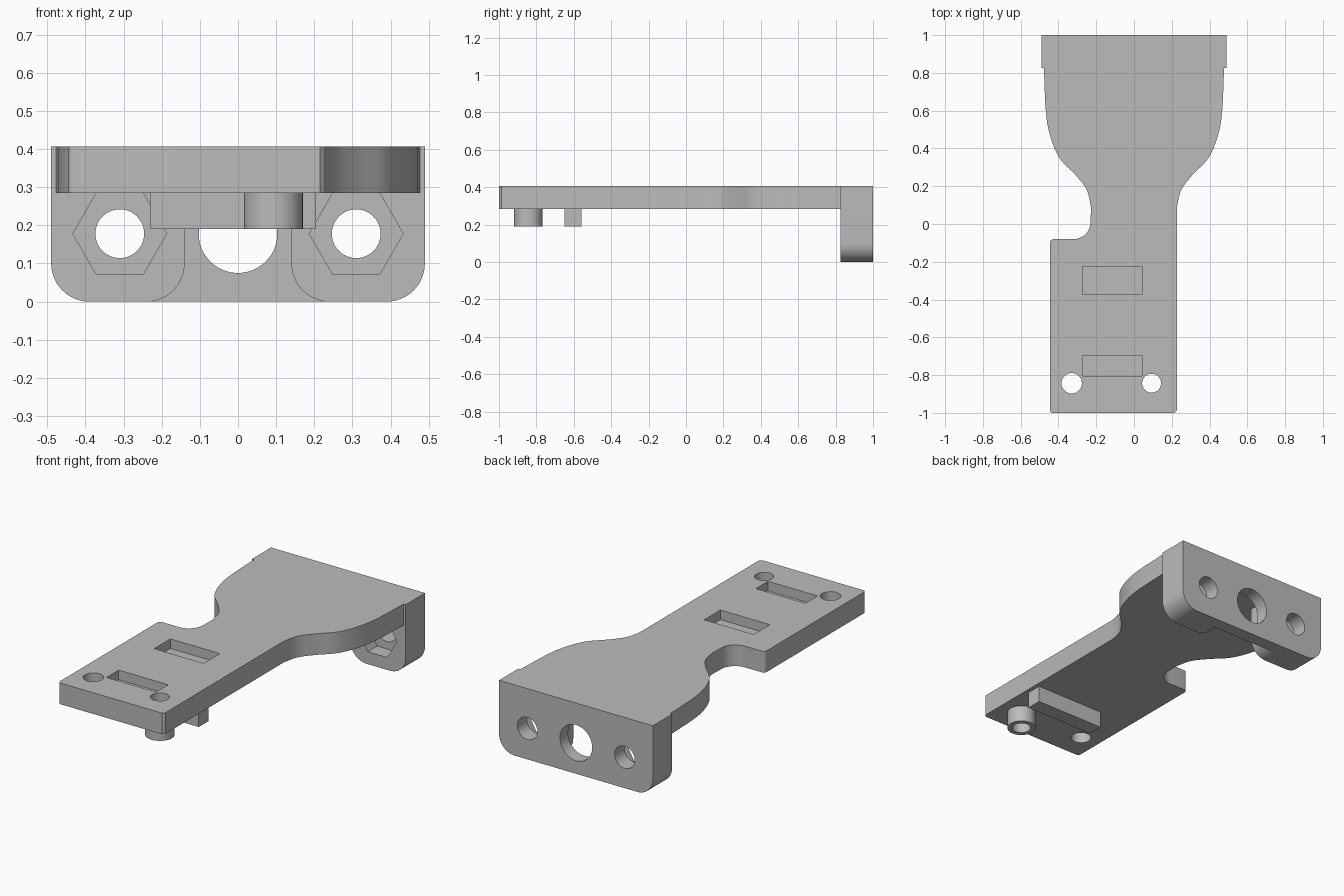
import bpy, bmesh
from math import cos, sin, radians
from mathutils import Vector

cube = bpy.data.objects.get("Cube")
if cube:
    bpy.data.objects.remove(cube, do_unlink=True)

grey = bpy.data.materials.new("plain grey")
grey.use_nodes = True
grey.diffuse_color = (0.5, 0.5, 0.5, 1)
grey.node_tree.nodes["Principled BSDF"].inputs["Base Color"].default_value = (0.5, 0.5, 0.5, 1)

PLATE_LOW, TOP = 0.285, 0.407
FLANGE_FRONT, BACK = 0.825, 1.0
HOLE_Z = 0.178


def arc(cx, cy, r, start, end, steps=12):
    """Points along a circular arc, angles in degrees."""
    angles = [radians(start + (end - start) * i / steps) for i in range(steps + 1)]
    return [(cx + r * cos(a), cy + r * sin(a)) for a in angles]


def circle(cx, cy, r, sides=48):
    return arc(cx, cy, r, 0, 360, sides)[:-1]


def rect(x0, x1, y0, y1):
    return [(x0, y0), (x1, y0), (x1, y1), (x0, y1)]


def spline(points, steps=6):
    """Smooth curve through the given points."""
    p = [Vector(q) for q in [points[0]] + points + [points[-1]]]
    out = []
    for a, b, c, d in zip(p, p[1:], p[2:], p[3:]):
        for i in range(steps):
            t = i / steps
            v = b + (c - a) * t / 2 + (a - 2.5 * b + 2 * c - d / 2) * t**2
            out.append(tuple(v + (1.5 * (b - c) + (d - a) / 2) * t**3))
    return out + [points[-1]]


def prism(name, outline, low, high, axis="Z"):
    """Extrude an outline along z, or an (x, z) outline along y."""
    def place(p, h):
        return (p[0], p[1], h) if axis == "Z" else (p[0], h, p[1])
    bm = bmesh.new()
    base = bm.faces.new([bm.verts.new(place(p, low)) for p in outline])
    new = bmesh.ops.extrude_face_region(bm, geom=[base])["geom"]
    shift = Vector(place((0, 0), high - low))
    bmesh.ops.translate(bm, vec=shift, verts=[g for g in new if isinstance(g, bmesh.types.BMVert)])
    bmesh.ops.recalc_face_normals(bm, faces=bm.faces)
    mesh = bpy.data.meshes.new(name)
    bm.to_mesh(mesh)
    bm.free()
    mesh.materials.append(grey)
    obj = bpy.data.objects.new(name, mesh)
    bpy.context.collection.objects.link(obj)
    return obj


def combine(target, tool, operation="DIFFERENCE"):
    mod = target.modifiers.new("combine", "BOOLEAN")
    mod.operation, mod.solver, mod.object = operation, "EXACT", tool
    bpy.context.view_layer.objects.active = target
    bpy.ops.object.modifier_apply(modifier=mod.name)
    bpy.data.objects.remove(tool, do_unlink=True)


# Flange with rounded lower corners
outline = [(0.49, TOP), (-0.49, TOP)]
outline += arc(-0.39, 0.1, 0.1, 180, 270) + arc(0.39, 0.1, 0.1, 270, 360)
bracket = prism("bracket_body", outline, FLANGE_FRONT, BACK, "Y")

# Recess between the two flange pads
half = [(0.14, PLATE_LOW)] + arc(0.24, 0.1, 0.1, 180, 270) + [(0.24, -0.1)]
recess = half + [(-x, z) for x, z in reversed(half)]
combine(bracket, prism("recess_cutter", recess, 0.7, 0.925, "Y"))

# Flared plate with a narrow neck and an offset foot
shoulder = [(0.228, 0.09), (0.25, 0.18), (0.31, 0.26), (0.395, 0.35),
            (0.445, 0.47), (0.467, 0.6), (0.477, 0.83)]
right = spline(shoulder)
left = [(-x, y) for x, y in reversed(right)]
plate = [(0.215, -1), (0.228, -0.987)] + right + [(0.477, 0.9), (-0.477, 0.9)] + left
plate += arc(-0.32, 0.01, 0.09, 0, -90)
plate += arc(-0.425, -0.1, 0.02, 90, 180, 4) + arc(-0.43, -0.985, 0.015, 180, 270, 4)
combine(bracket, prism("plate", plate, PLATE_LOW, TOP), "UNION")

# Bolt holes with hexagonal nut pockets, and the large centre hole
for x in (-0.31, 0.31):
    combine(bracket, prism("nut_cutter", circle(x, HOLE_Z, 0.123, 6), 0.7, 0.91, "Y"))
    combine(bracket, prism("bolt_cutter", circle(x, HOLE_Z, 0.064), 0.7, 1.1, "Y"))
combine(bracket, prism("centre_cutter", circle(0, HOLE_Z, 0.103), 0.7, 1.1, "Y"))

# Boss and rib under the foot
combine(bracket, prism("boss", circle(0.093, -0.843, 0.077), 0.19, 0.33), "UNION")
combine(bracket, prism("rib", rect(-0.23, 0.205, -0.65, -0.56), 0.19, 0.33), "UNION")

# Screw holes and shallow top pockets
for x, r in ((-0.33, 0.054), (0.093, 0.05)):
    combine(bracket, prism("screw_cutter", circle(x, -0.843, r), 0.1, 0.5))
for y0, y1 in ((-0.805, -0.695), (-0.372, -0.225)):
    combine(bracket, prism("pocket_cutter", rect(-0.273, 0.042, y0, y1), 0.352, 0.5))

bpy.ops.object.select_all(action="DESELECT")
bracket.select_set(True)
bpy.context.view_layer.objects.active = bracket
bpy.ops.object.shade_smooth_by_angle(angle=radians(30))
